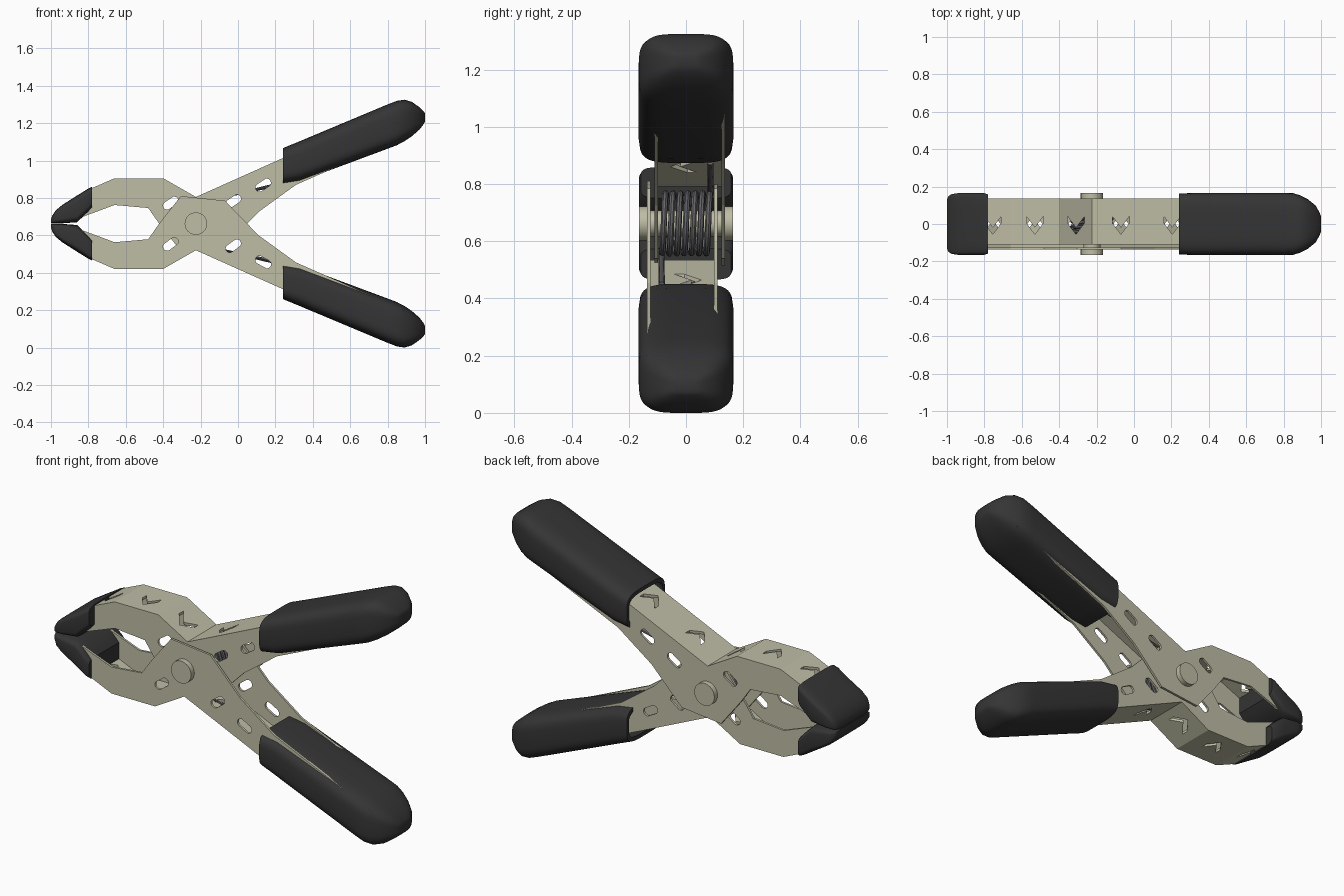
import bpy, bmesh, math
from mathutils import Matrix

cube = bpy.data.objects.get("Cube")
if cube:
    bpy.data.objects.remove(cube)

PX, PZ = -0.225, 0.6625   # pivot centre
FLIP = Matrix.Translation((0, 0, PZ)) @ Matrix.Rotation(math.pi, 4, 'X') @ Matrix.Translation((0, 0, -PZ))


def material(name, rgb, rough):
    m = bpy.data.materials.new(name)
    m.use_nodes = True
    m.diffuse_color = (*rgb, 1)
    bsdf = m.node_tree.nodes["Principled BSDF"]
    bsdf.inputs["Base Color"].default_value = (*rgb, 1)
    bsdf.inputs["Roughness"].default_value = rough
    return m


METAL = material("beige painted metal", (0.52, 0.51, 0.38), 0.5)
RUBBER = material("black rubber", (0.035, 0.035, 0.036), 0.6)
STEEL = material("dark spring steel", (0.13, 0.13, 0.14), 0.4)


def finish(name, bm, mat):
    bmesh.ops.recalc_face_normals(bm, faces=bm.faces)
    mesh = bpy.data.meshes.new(name)
    bm.to_mesh(mesh)
    bm.free()
    mesh.materials.append(mat)
    obj = bpy.data.objects.new(name, mesh)
    bpy.context.collection.objects.link(obj)
    return obj


def activate(obj):
    bpy.ops.object.select_all(action='DESELECT')
    obj.select_set(True)
    bpy.context.view_layer.objects.active = obj


def smooth(obj):
    activate(obj)
    bpy.ops.object.shade_smooth_by_angle(angle=math.radians(40))


def add_prism(bm, points, offset):
    """Extrude a closed outline of 3D points by an offset vector."""
    face = bm.faces.new([bm.verts.new(p) for p in points])
    new = bmesh.ops.extrude_face_region(bm, geom=[face])["geom"]
    bmesh.ops.translate(bm, verts=[v for v in new if isinstance(v, bmesh.types.BMVert)], vec=offset)


def side_prism(name, outline, y0, y1, mat):
    bm = bmesh.new()
    add_prism(bm, [(x, y0, z) for x, z in outline], (0, y1 - y0, 0))
    return finish(name, bm, mat)


def cut(obj, cutter):
    mod = obj.modifiers.new("holes", 'BOOLEAN')
    mod.operation, mod.solver, mod.object = 'DIFFERENCE', 'EXACT', cutter
    activate(obj)
    bpy.ops.object.modifier_apply(modifier=mod.name)


def loft(name, stations, power, mat, segments=48):
    """Skin rounded-box sections given as (x, bottom, top, half width)."""
    bm = bmesh.new()
    rings = []
    for x, lo, hi, w in stations:
        ring = []
        for i in range(segments):
            a = math.tau * i / segments
            c, s = math.cos(a), math.sin(a)
            y = math.copysign(abs(c) ** (2 / power), c) * w
            z = math.copysign(abs(s) ** (2 / power), s) * (hi - lo) / 2
            ring.append(bm.verts.new((x, y, (lo + hi) / 2 + z)))
        rings.append(ring)
    for a, b in zip(rings, rings[1:]):
        for i in range(segments):
            j = (i + 1) % segments
            bm.faces.new((a[i], a[j], b[j], b[i]))
    bm.faces.new(rings[0])
    bm.faces.new(rings[-1])
    obj = finish(name, bm, mat)
    smooth(obj)
    return obj


# Outer edge of an arm from jaw to handle, and the inner edge back again
OUTER = [(-0.92, 0.56), (-0.78, 0.472), (-0.66, 0.42), (-0.4, 0.42), (PX, 0.52), (0.24, 0.312), (0.85, 0.06)]
INNER = [(0.89, 0.10), (0.89, 0.20), (0.31, 0.455), (0.11, 0.60), (-0.07, 0.785), (-0.305, 0.81),
         (-0.42, 0.665), (-0.48, 0.579), (-0.66, 0.563), (-0.84, 0.63), (-0.92, 0.64)]
SLOTS = [(-0.36, 0.553), (-0.025, 0.543), (0.135, 0.457)]
CHEVRONS = [-0.755, -0.53, -0.31, -0.07, 0.205]
FRONT, BACK, THICK = -0.137, 0.11, 0.012


def outer_z(x):
    for (x0, z0), (x1, z1) in zip(OUTER, OUTER[1:]):
        if x0 <= x <= x1:
            return z0 + (z1 - z0) * (x - x0) / (x1 - x0)


def slot_cutter(angles):
    bm = bmesh.new()
    for (cx, cz), deg in zip(SLOTS, angles):
        t = math.radians(deg)
        pts = []
        for i in range(18):
            a = math.tau * (i + 0.5) / 18
            u = 0.022 * math.cos(a) + math.copysign(0.023, math.cos(a))
            v = 0.022 * math.sin(a)
            pts.append((cx + u * math.cos(t) - v * math.sin(t), -0.3, cz + u * math.sin(t) + v * math.cos(t)))
        add_prism(bm, pts, (0, 0.6, 0))
    return finish("slot_cutter", bm, METAL)


def chevron_cutter():
    bm = bmesh.new()
    shape = [(-0.045, -0.04), (0, 0.02), (0.045, -0.04), (0.045, -0.005), (0, 0.055), (-0.045, -0.005)]
    for cx in CHEVRONS:
        add_prism(bm, [(cx + u, v, outer_z(cx) - 0.07) for u, v in shape], (0, 0, 0.14))
    return finish("chevron_cutter", bm, METAL)


def build_half(side, angles, flip):
    parts = []
    # Side plates with slots
    slots = slot_cutter(angles)
    for label, y in (("outer", FRONT), ("inner", BACK - THICK)):
        plate = side_prism(f"{side}_arm_{label}_plate", OUTER + INNER, y, y + THICK, METAL)
        cut(plate, slots)
        parts.append(plate)
    # Web joining the plates, pierced by chevrons
    strip = OUTER + [(x, z + 0.014) for x, z in reversed(OUTER)]
    web = side_prism(f"{side}_arm_web", strip, FRONT + THICK, BACK - THICK, METAL)
    chevrons = chevron_cutter()
    cut(web, chevrons)
    parts.append(web)
    for cutter in (slots, chevrons):
        bpy.data.objects.remove(cutter)
    # Hollow-mouthed handle grip
    parts.append(loft(f"{side}_handle_grip", [
        (0.40, 0.215, 0.365, 0.145), (0.24, 0.28, 0.43, 0.145), (0.24, 0.259, 0.451, 0.163),
        (0.33, 0.222, 0.437, 0.166), (0.80, 0.025, 0.262, 0.166), (0.85, 0.006, 0.243, 0.165),
        (0.89, 0.0, 0.222, 0.153), (0.93, 0.012, 0.195, 0.132), (0.97, 0.04, 0.16, 0.1),
        (0.993, 0.062, 0.13, 0.06), (1.0, 0.072, 0.115, 0.04)], 4, RUBBER))
    # Jaw tip pad
    parts.append(loft(f"{side}_jaw_pad", [
        (-0.78, 0.465, 0.575, 0.158), (-0.80, 0.475, 0.597, 0.165), (-0.86, 0.512, 0.655, 0.165),
        (-0.94, 0.563, 0.661, 0.165), (-0.975, 0.592, 0.661, 0.16), (-0.993, 0.62, 0.661, 0.148),
        (-1.0, 0.64, 0.66, 0.13)], 6, RUBBER))
    if flip:
        for obj in parts:
            obj.data.transform(FLIP)


build_half("lower", (35, 35, -30), False)
build_half("upper", (-35, -35, -35), True)

# Pivot pin with wide heads
for name, radius, y, depth in (("pivot_rod", 0.045, 0, 0.3), ("pivot_front_head", 0.06, -0.151, 0.028),
                               ("pivot_back_head", 0.06, 0.151, 0.028)):
    bm = bmesh.new()
    place = Matrix.Translation((PX, y, PZ)) @ Matrix.Rotation(math.pi / 2, 4, 'X')
    bmesh.ops.create_cone(bm, cap_ends=True, segments=40, radius1=radius, radius2=radius, depth=depth, matrix=place)
    smooth(finish(name, bm, METAL))

# Coil spring with a straight leg towards each handle
R, LEAN, LEG, REACH = 0.105, math.radians(13), 0.5, 0.085
start = -math.pi / 2 - LEAN
sweep = 2 * (math.pi / 2 + LEAN) + 6 * math.tau
STEPS = 170
path = []
for i in range(STEPS + 1):
    t = i / STEPS
    a = start + sweep * t
    path.append((PX + R * math.cos(a), REACH * (2 * t - 1), PZ + R * math.sin(a)))
for end, sign in ((0, -1), (-1, 1)):
    x, y, z = path[end]
    tip = (x + LEG * math.cos(LEAN), y, z + sign * LEG * math.sin(LEAN))
    path.insert(0 if end == 0 else len(path), tip)
curve = bpy.data.curves.new("coil_spring", 'CURVE')
curve.dimensions = '3D'
curve.bevel_depth = 0.011
curve.bevel_resolution = 2
curve.use_fill_caps = True
spline = curve.splines.new('POLY')
spline.points.add(len(path) - 1)
for point, co in zip(spline.points, path):
    point.co = (*co, 1)
curve.materials.append(STEEL)
spring = bpy.data.objects.new("coil_spring", curve)
bpy.context.collection.objects.link(spring)
activate(spring)
bpy.ops.object.convert(target='MESH')
smooth(bpy.context.view_layer.objects.active)
